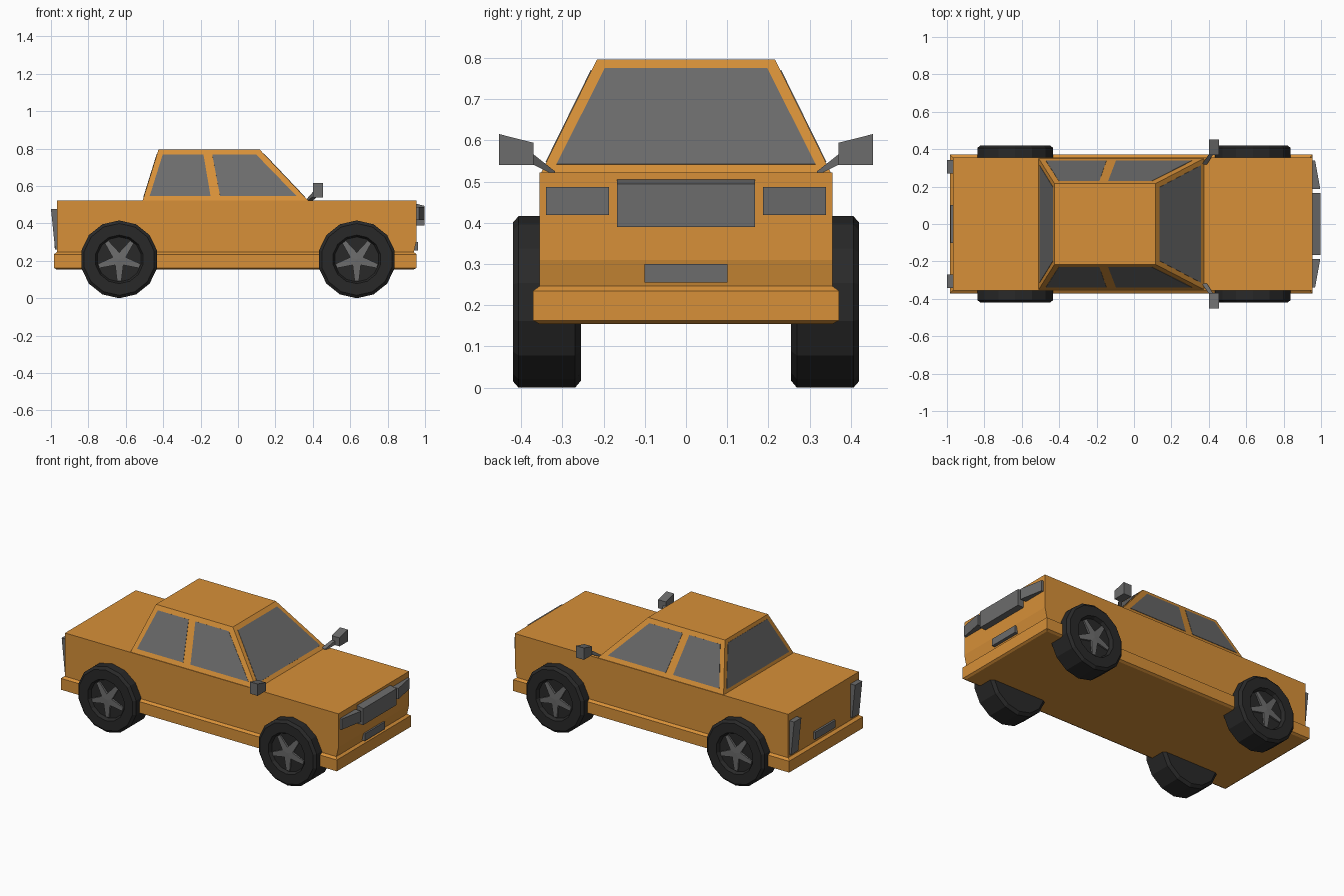
import bpy, bmesh, math
from mathutils import Vector

if "Cube" in bpy.data.objects:
    bpy.data.objects.remove(bpy.data.objects["Cube"])


def material(name, rgb):
    m = bpy.data.materials.new(name)
    m.diffuse_color = (*rgb, 1)
    m.use_nodes = True
    m.node_tree.nodes["Principled BSDF"].inputs["Base Color"].default_value = m.diffuse_color
    return m


PAINT = material("orange_paint", (0.68, 0.28, 0.04))
GREY = material("grey_trim", (0.15, 0.15, 0.15))
RUBBER = material("tyre_rubber", (0.022, 0.022, 0.022))


def finish(name, bm, mat):
    bmesh.ops.recalc_face_normals(bm, faces=bm.faces)
    me = bpy.data.meshes.new(name)
    bm.to_mesh(me)
    bm.free()
    me.materials.append(mat)
    ob = bpy.data.objects.new(name, me)
    bpy.context.collection.objects.link(ob)
    return ob


def loft(name, loop_a, loop_b, mat):
    """Closed solid between two loops with the same point count."""
    bm = bmesh.new()
    a = [bm.verts.new(p) for p in loop_a]
    b = [bm.verts.new(p) for p in loop_b]
    bm.faces.new(a)
    bm.faces.new(b)
    for i in range(len(a)):
        j = (i + 1) % len(a)
        bm.faces.new((a[i], a[j], b[j], b[i]))
    return finish(name, bm, mat)


def side_extrude(name, profile, y0, y1, mat):
    """Extrude an (x, z) profile between two y positions."""
    return loft(name, [(x, y0, z) for x, z in profile],
                [(x, y1, z) for x, z in profile], mat)


def rect(x0, x1, y, z):
    return [(x0, -y, z), (x1, -y, z), (x1, y, z), (x0, y, z)]


def box(x0, x1, z0, z1):
    return [(x0, z0), (x1, z0), (x1, z1), (x0, z1)]


def pane(name, pts, normal):
    """Thin glass plate lying just proud of a cabin face."""
    n = Vector(normal).normalized()
    loft(name, [Vector(p) - n * 0.003 for p in pts],
         [Vector(p) + n * 0.002 for p in pts], GREY)


# Main body with tucked-in lower nose
side_extrude("body", [(-0.967, 0.2), (0.935, 0.2), (0.94, 0.245), (0.955, 0.31),
                      (0.955, 0.522), (-0.967, 0.522)], -0.355, 0.355, PAINT)

# Lower skirt and bumpers, chamfered top and bottom
bm = bmesh.new()
levels = [(-0.972, 0.942, 0.356, 0.155), (-0.985, 0.955, 0.371, 0.163),
          (-0.985, 0.955, 0.371, 0.235), (-0.968, 0.94, 0.354, 0.247)]
rings = [[bm.verts.new(p) for p in rect(*lv)] for lv in levels]
bm.faces.new(rings[0])
bm.faces.new(rings[-1])
for lo, hi in zip(rings, rings[1:]):
    for i in range(4):
        j = (i + 1) % 4
        bm.faces.new((lo[i], lo[j], hi[j], hi[i]))
finish("skirt", bm, PAINT)

# Tapered cabin
ZB, ZT, YB, YT = 0.522, 0.796, 0.351, 0.216
loft("cabin", rect(-0.51, 0.375, YB, ZB), rect(-0.425, 0.115, YT, ZT), PAINT)


def cabin_y(z):
    return YB + (YT - YB) * (z - ZB) / (ZT - ZB)


# Side windows
for s in (-1, 1):
    for name, outline in (
            ("rear_side_window", [(-0.472, 0.547), (-0.147, 0.547), (-0.185, 0.769), (-0.402, 0.769)]),
            ("front_side_window", [(-0.096, 0.547), (0.312, 0.547), (0.096, 0.769), (-0.138, 0.769)])):
        pane(name, [(x, s * cabin_y(z), z) for x, z in outline],
             (0, s * (ZT - ZB), YB - YT))

# Windscreen and rear window
for name, xb, xt in (("windscreen", 0.375, 0.115), ("rear_window", -0.51, -0.425)):
    def cx(z):
        return xb + (xt - xb) * (z - ZB) / (ZT - ZB)
    zb, zt = 0.541, 0.774
    pts = [(cx(zb), -0.314, zb), (cx(zb), 0.314, zb), (cx(zt), 0.197, zt), (cx(zt), -0.197, zt)]
    sign = 1 if xb > 0 else -1
    pane(name, pts, (sign * (ZT - ZB), 0, abs(xb - xt)))

# Grille and number plates
side_extrude("grille", [(0.95, 0.39), (0.997, 0.39), (0.997, 0.494), (0.955, 0.505), (0.95, 0.505)],
             -0.167, 0.167, GREY)
side_extrude("front_plate", box(0.935, 0.963, 0.255, 0.3), -0.101, 0.101, GREY)
side_extrude("rear_plate", box(-0.98, -0.96, 0.268, 0.315), -0.101, 0.101, GREY)

for s in (-1, 1):
    # Headlights, swept back towards the corners
    plan = [(0.95, 0.187), (0.996, 0.187), (0.968, 0.34), (0.95, 0.34)]
    loft("headlight", [(x, s * y, 0.419) for x, y in plan],
         [(x, s * y, 0.487) for x, y in plan], GREY)
    # Tail lights
    side_extrude("tail_light", [(-0.96, 0.26), (-0.978, 0.262), (-1.0, 0.477), (-0.96, 0.477)],
                 s * 0.27, s * 0.342, GREY)
    # Door mirrors with slanted arms
    loft("mirror", [(x, s * 0.37, z) for x, z in box(0.4, 0.455, 0.54, 0.594)],
         [(x, s * 0.453, z) for x, z in box(0.4, 0.455, 0.54, 0.615)], GREY)
    loft("mirror_arm", [(x, s * 0.318, z) for x, z in box(0.362, 0.39, 0.515, 0.525)],
         [(x, s * 0.375, z) for x, z in box(0.402, 0.425, 0.543, 0.57)], GREY)

# Wheels: lathed 14-sided tyre with recessed rim and five spokes
TYRE = [(0.19, 0.254), (0.208, 0.269), (0.208, 0.406), (0.192, 0.42),
        (0.13, 0.42), (0.12, 0.398)]
SIDES, WZ = 14, 0.208


def wheel(wx, s):
    def ring(r, y):
        return [(wx + r * math.sin(2 * math.pi * i / SIDES), s * y,
                 WZ + r * math.cos(2 * math.pi * i / SIDES)) for i in range(SIDES)]
    bm = bmesh.new()
    rs = [[bm.verts.new(p) for p in ring(r, y)] for r, y in TYRE]
    bm.faces.new(rs[0])
    bm.faces.new(rs[-1])
    for a, b in zip(rs, rs[1:]):
        for i in range(SIDES):
            j = (i + 1) % SIDES
            bm.faces.new((a[i], a[j], b[j], b[i]))
    finish("wheel", bm, RUBBER)

    def spin(r, t, ang, y):
        return (wx + r * math.cos(ang) - t * math.sin(ang), s * y,
                WZ + r * math.sin(ang) + t * math.cos(ang))
    for k in range(5):
        ang = -math.pi / 2 + k * 2 * math.pi / 5
        shape = [(0, 0), (0.03, -0.022), (0.113, -0.012), (0.113, 0.012), (0.03, 0.022)]
        loft("wheel_spoke", [spin(r, t, ang, 0.394) for r, t in shape],
             [spin(r, t, ang, 0.406 if r > 0.1 else 0.411) for r, t in shape], GREY)


for wx in (-0.635, 0.635):
    for s in (-1, 1):
        wheel(wx, s)
